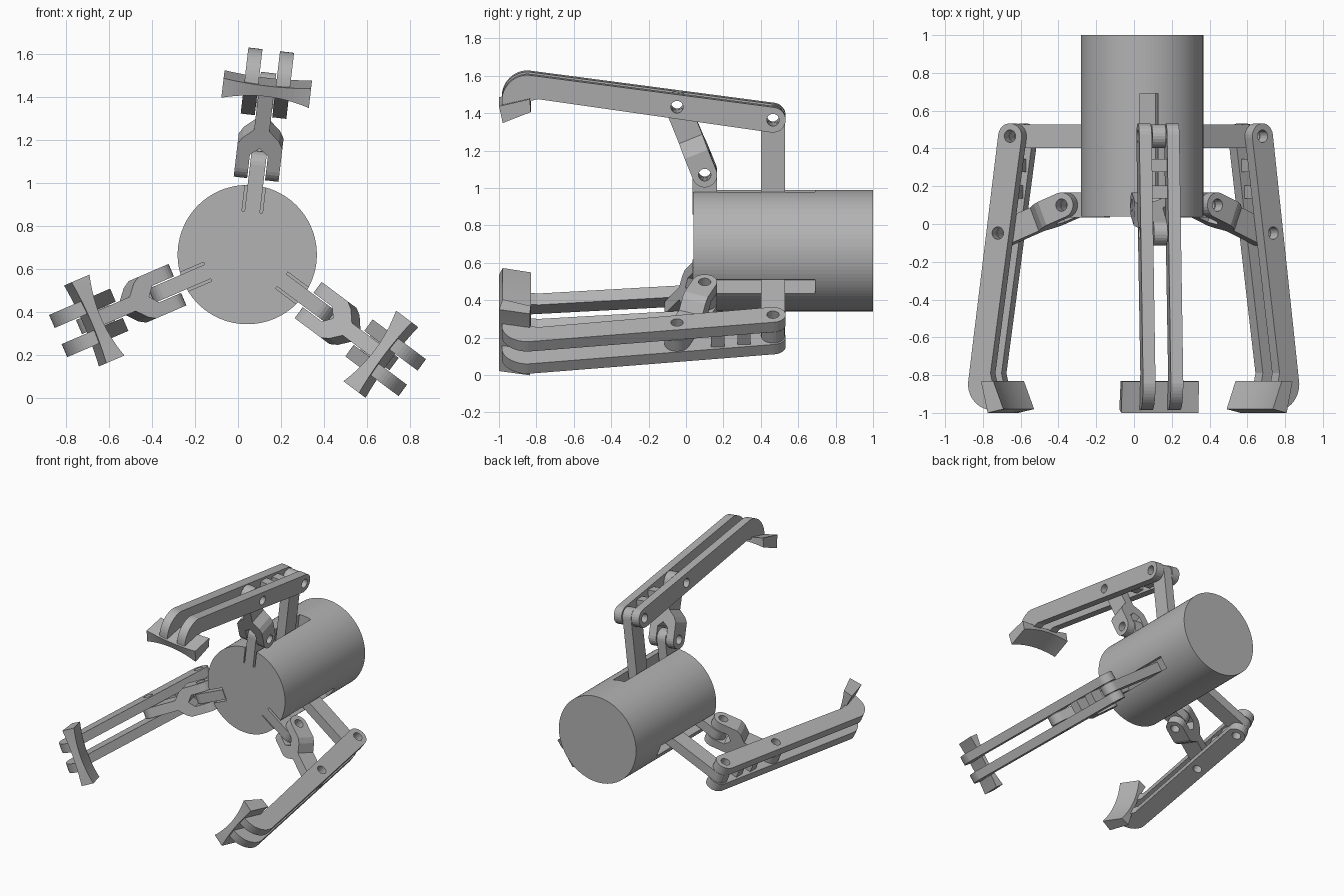
import bpy, bmesh, math
from mathutils import Matrix, Vector

if "Cube" in bpy.data.objects:
    bpy.data.objects.remove(bpy.data.objects["Cube"])

grey = bpy.data.materials.new("plain grey")
grey.use_nodes = True
colour = (0.45, 0.45, 0.45, 1)
grey.diffuse_color = colour
grey.node_tree.nodes["Principled BSDF"].inputs["Base Color"].default_value = colour

# Arm frame: x is sideways, y is along the body, z is away from the body axis
BACK_PIN, LINK_PIN, LUG_PIN = (0.465, 0.716), (-0.048, 0.786), (0.10, 0.42)
HOLE = 0.033


def arc(centre, radius, start, end, steps=12):
    angles = [math.radians(start + (end - start) * i / steps) for i in range(steps + 1)]
    return [(centre[0] + radius * math.cos(a), centre[1] + radius * math.sin(a)) for a in angles]


def add_object(name, bm):
    bmesh.ops.recalc_face_normals(bm, faces=bm.faces)
    mesh = bpy.data.meshes.new(name)
    bm.to_mesh(mesh)
    bm.free()
    mesh.materials.append(grey)
    obj = bpy.data.objects.new(name, mesh)
    bpy.context.collection.objects.link(obj)
    return obj


def extrude(name, points, low, high, place=lambda p, d: (d, p[0], p[1])):
    """Prism from a closed profile; by default the profile is (y, z), pushed along x."""
    bm = bmesh.new()
    face = bm.faces.new([bm.verts.new(place(p, low)) for p in points])
    made = bmesh.ops.extrude_face_region(bm, geom=[face])
    shift = Vector(place(points[0], high)) - Vector(place(points[0], low))
    bmesh.ops.translate(bm, vec=shift, verts=[v for v in made["geom"] if isinstance(v, bmesh.types.BMVert)])
    return add_object(name, bm)


def box(name, x, y, z):
    return extrude(name, [(y[0], z[0]), (y[1], z[0]), (y[1], z[1]), (y[0], z[1])], *x)


def combine(obj, cutter, operation="DIFFERENCE"):
    mod = obj.modifiers.new("cut", "BOOLEAN")
    mod.object, mod.operation, mod.solver = cutter, operation, "EXACT"
    bpy.context.view_layer.update()
    mesh = bpy.data.meshes.new_from_object(obj.evaluated_get(bpy.context.evaluated_depsgraph_get()))
    obj.modifiers.clear()
    obj.data = mesh
    bpy.data.objects.remove(cutter)


def drill(obj, pin):
    combine(obj, extrude("drill", arc(pin, HOLE, 0, 345, 23), -0.3, 0.3))


def upright(name, pin, radius, foot):
    """Flat plate with a rounded, drilled top."""
    points = arc(pin, radius, 0, 180) + [(pin[0] - radius, foot), (pin[0] + radius, foot)]
    obj = extrude(name, points, -0.036, 0.036)
    drill(obj, pin)
    return obj


parts = []

# Paired finger bars with a curled tip
finger = arc(BACK_PIN, 0.068, -98, 82) + arc((-0.845, 0.818), 0.14, 90, 180)
finger += [(-0.985, 0.79), (-0.85, 0.815), (-0.79, 0.828)]
for side, low in (("left", 0.041), ("right", -0.107)):
    bar = extrude(side + "_finger_bar", finger, low, low + 0.066)
    drill(bar, BACK_PIN)
    drill(bar, LINK_PIN)
    parts.append(bar)

# Rungs between the bars
for name, y in (("front_rung", 0.17), ("back_rung", 0.31)):
    z = 0.802 - 0.138 * (y + 0.05) - 0.016
    parts.append(box(name, (-0.043, 0.043), (y - 0.035, y + 0.035), (z - 0.05, z + 0.05)))

# Post and lug that stand in the body slot
parts.append(upright("post", BACK_PIN, 0.063, 0.2))
parts.append(upright("lug", LUG_PIN, 0.066, 0.2))

# Forked link: plan outline trimmed to a rounded side outline
start, end = Vector(LUG_PIN), Vector(LINK_PIN)
along = (end - start).normalized()
across = Vector((along.y, -along.x))
half = [(0.042, -0.08), (0.105, -0.08), (0.105, 0.12), (0.085, 0.155), (0.036, 0.2), (0.036, 0.48)]
outline = half + [(-x, s) for x, s in reversed(half)] + [(-0.042, 0.075), (0, 0.11), (0.042, 0.075)]


def link_place(p, d):
    q = start + along * p[1] + across * d
    return (p[0], q.x, q.y)


link = extrude("forked_link", outline, -0.1, 0.1, link_place)
turn = math.degrees(math.atan2(along.y, along.x))
sides = arc(start, 0.067, turn + 90, turn + 270) + arc(end, 0.067, turn - 90, turn + 90)
combine(link, extrude("trim", sides, -0.3, 0.3), "INTERSECT")
drill(link, LUG_PIN)
drill(link, LINK_PIN)
parts.append(link)

# Grip pad, hollowed across its width
bm = bmesh.new()
rows = []
for i in range(17):
    x = -0.205 + 0.41 * i / 16
    dip = 1 - (x / 0.205) ** 2
    section = [(-1, 0.802 - 0.012 * dip), (-0.835, 0.84 - 0.012 * dip),
               (-0.83, 0.77 + 0.03 * dip), (-0.98, 0.711 + 0.03 * dip)]
    rows.append([bm.verts.new((x, y, z)) for y, z in section])
for a, b in zip(rows, rows[1:]):
    for j in range(4):
        k = (j + 1) % 4
        bm.faces.new((a[j], a[k], b[k], b[j]))
bm.faces.new(rows[0])
bm.faces.new(rows[-1])
parts.append(add_object("grip_pad", bm))

# Body cylinder
CENTRE = Vector((0.043, 0, 0.665))
body = extrude("body", arc((0, 0), 0.324, 0, 356.25, 95), 0.04, 1.0, lambda p, d: (p[0], d, p[1]))

# Three arms around the body, each with its slot
for n, arm in enumerate(("top", "lower_left", "lower_right")):
    spin = Matrix.Rotation(math.radians(6.7 + 120 * n), 4, "Y")
    slot = box("slot", (-0.048, 0.048), (-0.1, 0.69), (0.2, 0.5))
    slot.data.transform(spin)
    combine(body, slot)
    for part in parts:
        copy = bpy.data.objects.new(arm + "_" + part.name, part.data.copy())
        copy.data.transform(Matrix.Translation(CENTRE) @ spin)
        bpy.context.collection.objects.link(copy)
body.data.transform(Matrix.Translation(CENTRE))
for part in parts:
    bpy.data.objects.remove(part)
